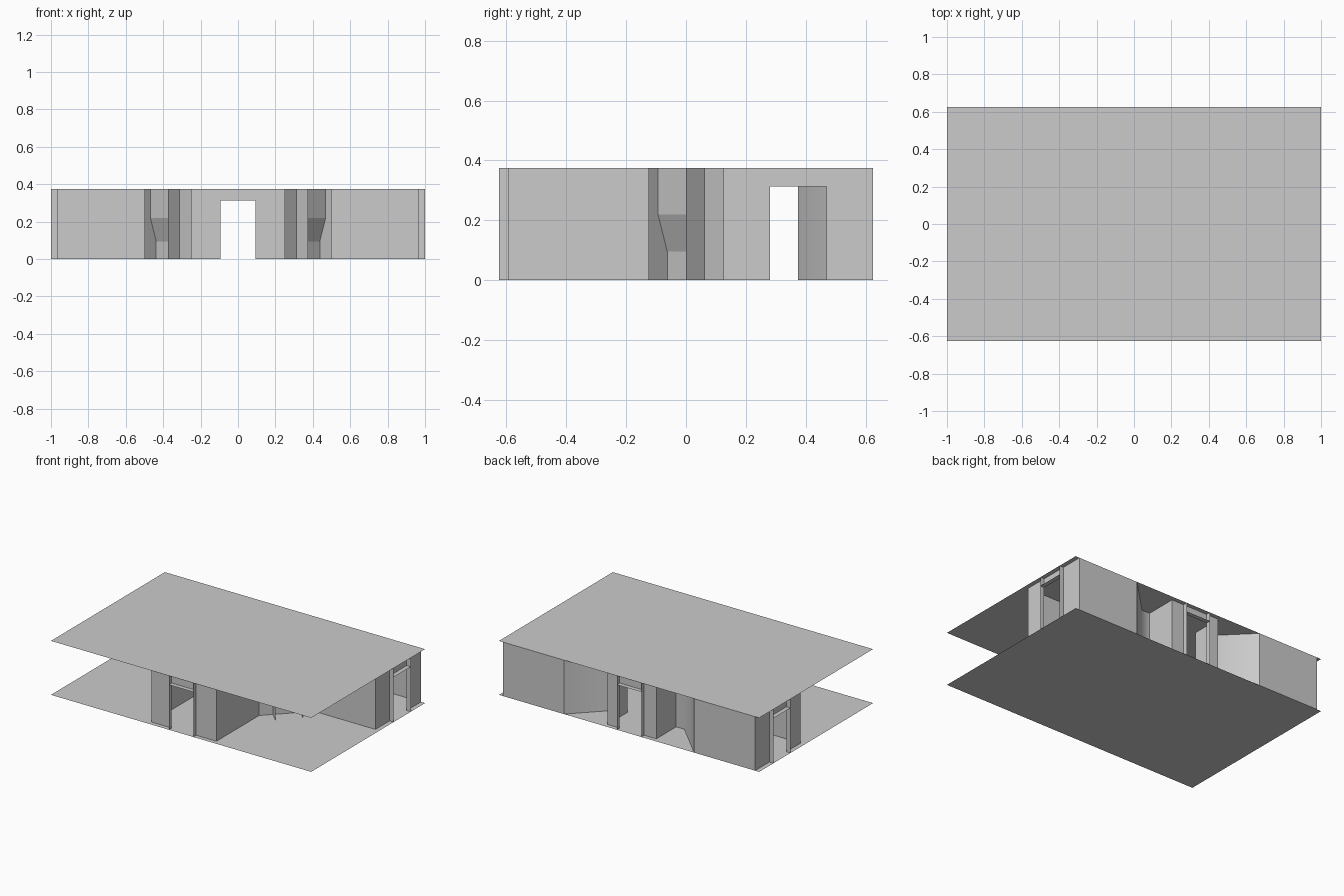
import bpy
import bmesh
from mathutils import Vector

cube = bpy.data.objects.get("Cube")
if cube:
    bpy.data.objects.remove(cube, do_unlink=True)

HEIGHT = 0.375
LINTEL = 0.3125
DOOR = 0.09375     # half the door width
DEPTH = 0.03125    # depth of the door frame

grey = bpy.data.materials.new("plain_grey")
grey.use_nodes = True
grey.diffuse_color = (0.6, 0.6, 0.6, 1)
grey.node_tree.nodes["Principled BSDF"].inputs["Base Color"].default_value = (0.6, 0.6, 0.6, 1)


def sheet(name, quads, mirror=True, smooth=False):
    """Object made of quads, optionally mirrored to the other side."""
    bm = bmesh.new()
    for quad in quads:
        bm.faces.new([bm.verts.new(p) for p in quad])
    bmesh.ops.remove_doubles(bm, verts=bm.verts[:], dist=0.0001)
    for face in bm.faces:
        face.smooth = smooth
    mesh = bpy.data.meshes.new(name)
    bm.to_mesh(mesh)
    bm.free()
    mesh.materials.append(grey)
    obj = bpy.data.objects.new(name, mesh)
    bpy.context.collection.objects.link(obj)
    if mirror:
        obj.modifiers.new("Mirror", "MIRROR").use_axis[0] = True
    return obj


def upright(path, low=0.0, high=HEIGHT):
    """Vertical quads standing on a plan path."""
    return [[(*a, low), (*b, low), (*b, high), (*a, high)]
            for a, b in zip(path, path[1:])]


def doorway(name, centre, along, out, half_width):
    """Wall with a door hole, full-height side fins and a lintel shelf."""
    c, u, n = Vector(centre), Vector(along), Vector(out) * DEPTH
    quads = upright([c - u * DOOR, c + u * DOOR], LINTEL, HEIGHT)
    for side in (-1, 1):
        edge = c + u * DOOR * side
        quads += upright([c + u * half_width * side, edge, edge + n])
    a, b = c - u * DOOR, c + u * DOOR
    quads.append([(*p, LINTEL) for p in (a, b, b + n, a + n)])
    return sheet(name, quads, mirror=abs(out[0]) > 0)


# Floor and ceiling
for name, z in (("floor", 0), ("ceiling", HEIGHT)):
    sheet(name, [[(-1, -0.625, z), (1, -0.625, z), (1, 0.625, z), (-1, 0.625, z)]], mirror=False)

# Door walls
doorway("front_door_wall", (0, -0.59375), (1, 0), (0, -1), 0.25)
doorway("back_door_wall", (0, 0.59375), (1, 0), (0, 1), 0.1875)
doorway("side_door_wall", (0.96875, 0.375), (0, 1), (1, 0), 0.25)

# Plain walls
sheet("entry_wall", upright([(0.25, -0.59375), (0.25, -0.125), (0.3125, -0.0625)]))
sheet("wing_front_wall", upright([(0.4375, 0.0625), (0.5, 0.125), (0.96875, 0.125)]))
sheet("wing_back_wall", upright([(0.5, 0.625), (0.96875, 0.625)]))
sheet("back_alcove_side", upright([(0.1875, 0.59375), (0.1875, 0.375)]))
sheet("back_alcove_wall", upright([(0.1875, 0.375), (0.25, 0.375), (0.5, 0.625)]), smooth=True)

# Corner console: cheeks and a stepped back panel
start, end = Vector((0.3125, -0.0625)), Vector((0.4375, 0.0625))
outward = Vector((1, -1))
for name, p in (("console_inner_cheek", start), ("console_outer_cheek", end)):
    sheet(name, upright([p, p + outward * 0.0625]))
profile = [(0, 0), (0, 0.095), (0.03125, 0.22), (0.03125, HEIGHT)]
panel = []
for (d0, z0), (d1, z1) in zip(profile, profile[1:]):
    low, high = outward * d0, outward * d1
    panel.append([(*(start + low), z0), (*(end + low), z0),
                  (*(end + high), z1), (*(start + high), z1)])
sheet("console_panel", panel)
